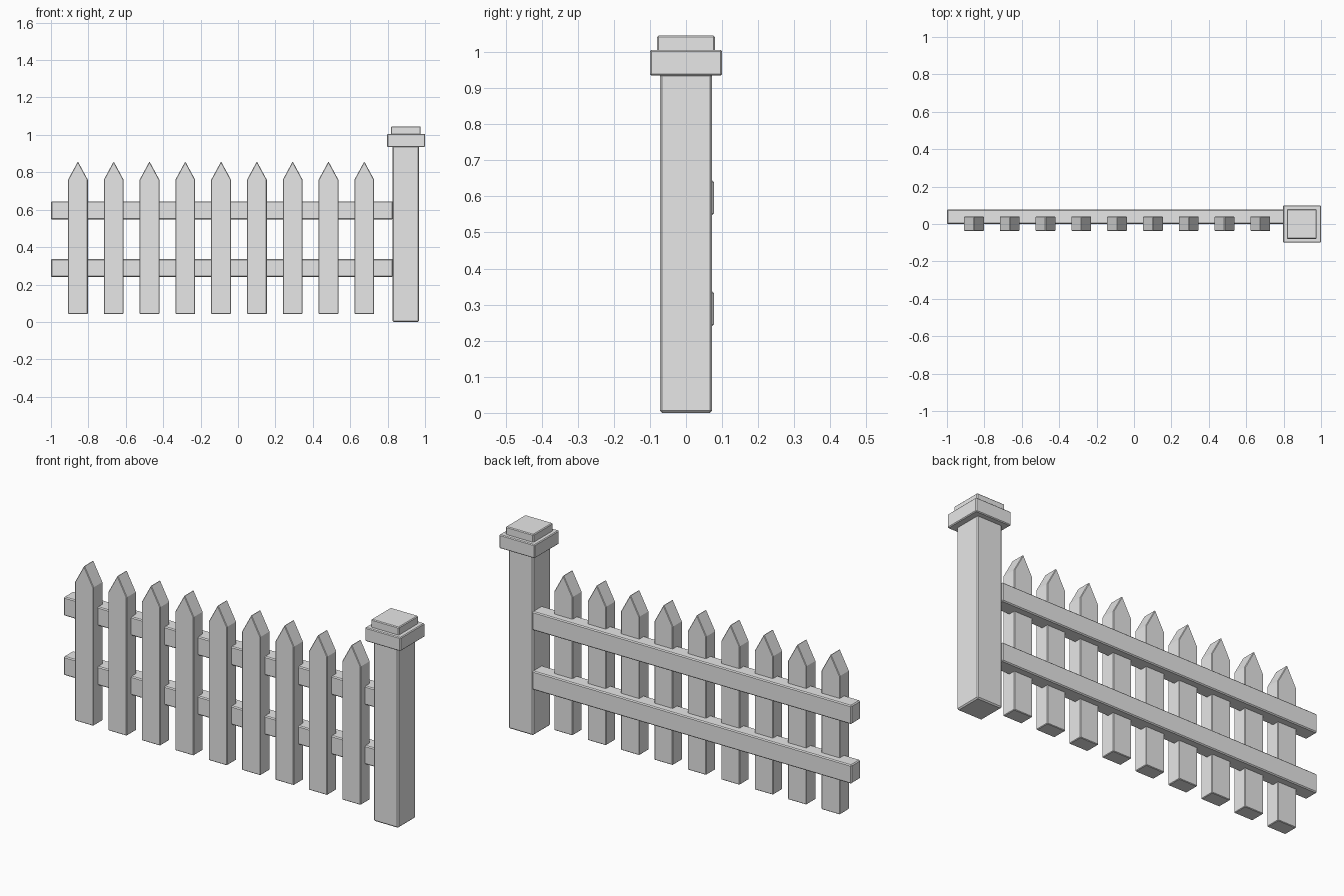
import bpy
import bmesh

cube = bpy.data.objects.get("Cube")
if cube:
    bpy.data.objects.remove(cube, do_unlink=True)

# Single flat colour
grey = bpy.data.materials.new("light_grey")
grey.use_nodes = True
colour = (0.8, 0.8, 0.8, 1)
grey.diffuse_color = colour
grey.node_tree.nodes["Principled BSDF"].inputs["Base Color"].default_value = colour


def extrude_profile(name, profile, y0, y1, bevel):
    """Extrude an x-z outline from y0 to y1 and soften its edges."""
    bm = bmesh.new()
    face = bm.faces.new([bm.verts.new((x, y0, z)) for x, z in profile])
    result = bmesh.ops.extrude_face_region(bm, geom=[face])
    moved = [v for v in result["geom"] if isinstance(v, bmesh.types.BMVert)]
    bmesh.ops.translate(bm, verts=moved, vec=(0, y1 - y0, 0))
    bmesh.ops.recalc_face_normals(bm, faces=bm.faces)
    mesh = bpy.data.meshes.new(name)
    bm.to_mesh(mesh)
    bm.free()
    mesh.materials.append(grey)
    obj = bpy.data.objects.new(name, mesh)
    bpy.context.collection.objects.link(obj)
    mod = obj.modifiers.new("soft_edges", "BEVEL")
    mod.width = bevel
    mod.segments = 1
    return obj


def block(name, x0, x1, y0, y1, z0, z1, bevel=0.004):
    return extrude_profile(name, [(x0, z0), (x1, z0), (x1, z1), (x0, z1)], y0, y1, bevel)


# Pointed pickets
half, bottom, shoulder, tip = 0.053, 0.043, 0.76, 0.858
for i in range(9):
    x = -0.856 + i * 0.1914
    outline = [(x - half, bottom), (x + half, bottom), (x + half, shoulder),
               (x, tip), (x - half, shoulder)]
    extrude_profile(f"picket_{i + 1}", outline, -0.037, 0.04, 0.003)

# Horizontal rails behind the pickets
for name, z in (("lower_rail", 0.24), ("upper_rail", 0.548)):
    block(name, -1, 0.828, 0, 0.077, z, z + 0.097, 0.005)

# End post with a stepped cap
block("post", 0.825, 0.968, -0.072, 0.072, 0, 0.94, 0.006)
block("post_cap", 0.797, 1, -0.1, 0.1, 0.935, 1.006)
block("post_cap_top", 0.818, 0.977, -0.08, 0.08, 1, 1.046)
